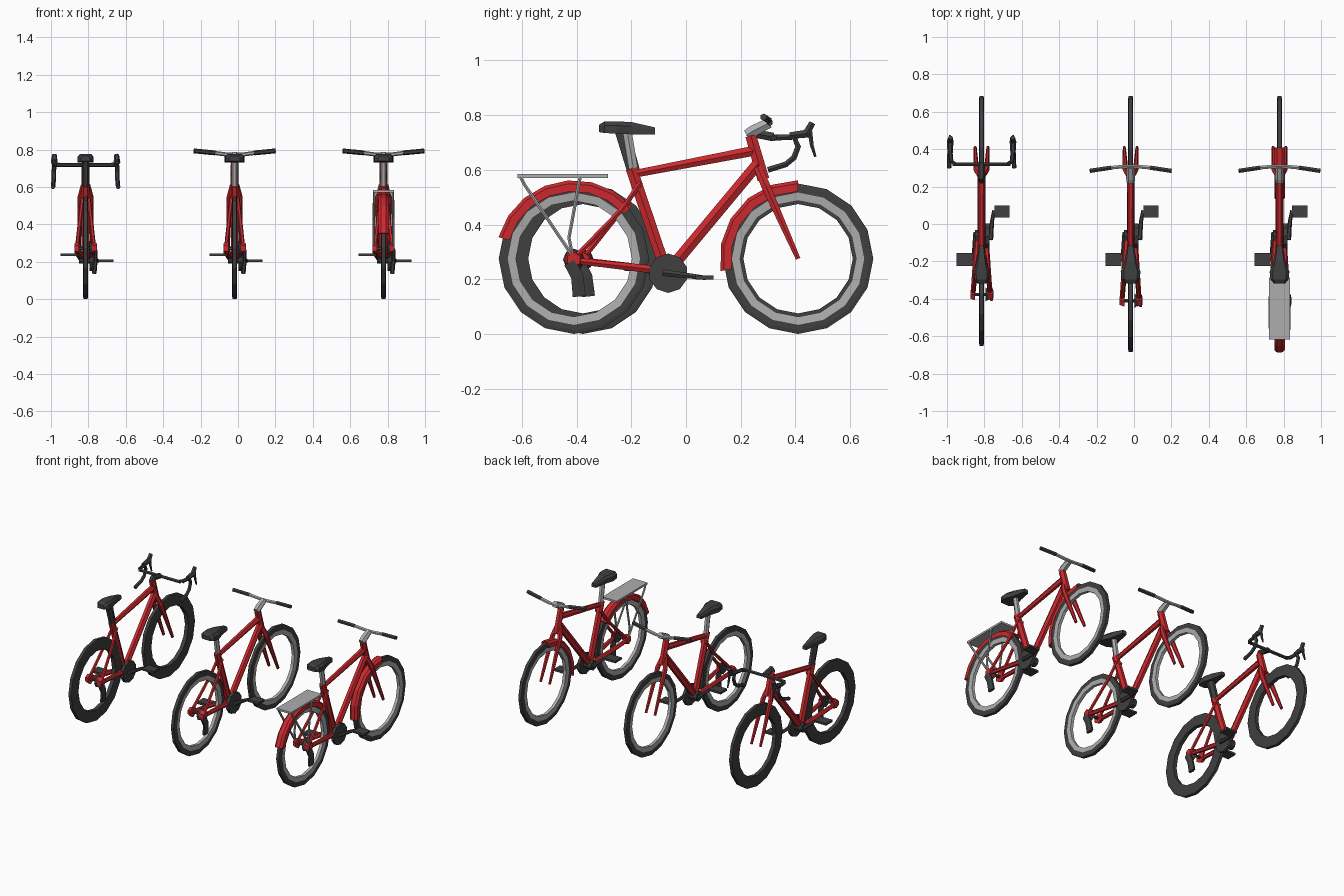
import bpy, bmesh, math
from mathutils import Vector

if "Cube" in bpy.data.objects:
    bpy.data.objects.remove(bpy.data.objects["Cube"])


def material(name, col):
    m = bpy.data.materials.new(name)
    m.diffuse_color = (*col, 1)
    m.use_nodes = True
    m.node_tree.nodes["Principled BSDF"].inputs["Base Color"].default_value = m.diffuse_color
    return m


RED = material("red paint", (0.6, 0.022, 0.027))
DARK = material("dark rubber", (0.05, 0.05, 0.05))
GREY = material("light metal", (0.42, 0.42, 0.42))
CX = 0.0  # x of the bike being built


def finish(name, bm, mat):
    bmesh.ops.recalc_face_normals(bm, faces=bm.faces)
    me = bpy.data.meshes.new(name)
    bm.to_mesh(me)
    bm.free()
    me.materials.append(mat)
    ob = bpy.data.objects.new(name, me)
    ob.location.x = CX
    bpy.context.collection.objects.link(ob)
    return ob


def skin(name, rings, mat, closed=False):
    """Join equal rings of points into a surface, capped unless closed."""
    bm = bmesh.new()
    vs = [[bm.verts.new(p) for p in r] for r in rings]
    k = len(vs[0])
    for i in range(len(vs) if closed else len(vs) - 1):
        a, b = vs[i], vs[(i + 1) % len(vs)]
        for j in range(k):
            bm.faces.new((a[j], a[(j + 1) % k], b[(j + 1) % k], b[j]))
    if not closed:
        bm.faces.new(vs[0])
        bm.faces.new(vs[-1])
    return finish(name, bm, mat)


def tube(name, pts, rad, mat, sides=6, flat=1.0):
    """Tube through points; flat squeezes it in its sideways direction."""
    pts = [Vector(p) for p in pts]
    if not isinstance(rad, (list, tuple)):
        rad = [rad] * len(pts)
    rings = []
    for i, p in enumerate(pts):
        t = (pts[min(i + 1, len(pts) - 1)] - pts[max(i - 1, 0)]).normalized()
        u = Vector((1, 0, 0)) if abs(t.x) < 0.8 else Vector((0, 0, 1))
        u = (u - t * u.dot(t)).normalized()
        v = t.cross(u)
        rings.append([p + rad[i] * (flat * u * math.cos(a) + v * math.sin(a))
                      for a in (2 * math.pi * k / sides for k in range(sides))])
    return skin(name, rings, mat)


def box(name, x, y, z, mat):
    return skin(name, [[(a, y[0], z[0]), (a, y[1], z[0]), (a, y[1], z[1]), (a, y[0], z[1])]
                       for a in x], mat)


def arc(name, y, z, profile, mat, start=0, end=360, n=16):
    """Sweep a (radius, x) profile round the x axis."""
    full = end - start >= 360
    rings = []
    for i in range(n if full else n + 1):
        a = math.radians(start + (end - start) * i / n)
        rings.append([(x, y + r * math.cos(a), z + r * math.sin(a)) for r, x in profile])
    return skin(name, rings, mat, full)


def wheel(name, y, deep):
    z, w = 0.275, 0.013
    ri = 0.2 if deep else 0.242
    arc(name + "_tyre", y, z, [(0.275, -w * .8), (0.262, -w), (ri, -w), (ri, w), (0.262, w), (0.275, w * .8)], DARK)
    if not deep:
        arc(name + "_rim", y, z, [(0.242, -w), (0.212, -w * .8), (0.212, w * .8), (0.242, w)], GREY)


def bike(x, racer=False, touring=False):
    global CX
    CX = x
    ry = -0.377 if racer else -0.41
    wheel("rear_wheel", ry, racer)
    wheel("front_wheel", 0.41, racer)

    # frame
    tube("head_tube", [(0, .237, .725), (0, .283, .565)], [.023, .025], RED, flat=.9)
    tube("top_tube", [(0, .25, .67), (0, -.19, .585)], [.021, .016], RED, flat=.9)
    tube("down_tube", [(0, .265, .625), (0, -.06, .235)], .024, RED, flat=.85)
    tube("seat_tube", [(0, -.2, .605), (0, -.075, .235)], .024, RED, flat=.85)
    for s in (-1, 1):
        tube("fork_blade", [(s * .012, .262, .61), (s * .028, .29, .545), (s * .034, .41, .275)], [.017, .019, .010], RED, flat=.8)
        tube("chain_stay", [(s * .046, ry, .268), (s * .022, -.09, .232)], [.013, .017], RED)
        tube("seat_stay", [(s * .046, ry, .275), (s * .026, -.23, .46), (s * .015, -.165, .555)], .0105, RED)
        tube("dropout", [(s * .034, ry, .272), (s * .06, ry, .272)], [.036, .026], RED)
    tube("rear_axle", [(-.05, ry, .272), (.05, ry, .272)], .01, DARK)

    # saddle and post
    secs = [(-.318, .03, .765, .738), (-.298, .048, .777, .735), (-.255, .053, .777, .732),
            (-.2, .033, .775, .73), (-.113, .017, .755, .73)]
    k = .8 if racer else 1
    skin("saddle", [[(-w * k, y, b), (w * k, y, b), (w * k, y, (b + t * 2) / 3), (w * k * .7, y, t),
                     (-w * k * .7, y, t), (-w * k, y, (b + t * 2) / 3)] for y, w, t, b in secs], DARK)
    if racer:
        tube("seat_post", [(0, -.235, .745), (0, -.19, .59)], [.03, .027], DARK, flat=.65)
    else:
        tube("seat_post", [(0, -.216, .745), (0, -.19, .59)], .019, GREY, flat=.9)

    # crankset and pedals
    cy, cz = -.065, .222
    tube("bottom_bracket", [(-.035, cy, cz), (.03, cy, cz)], .032, DARK, 8)
    tube("chainring", [(.022, cy, cz), (.042, cy, cz)], .072, DARK, 10)
    tube("right_crank", [(.048, cy - .02, cz + .002), (.056, .015, .212), (.066, .072, .205)], [.014, .011, .009], DARK)
    tube("left_crank", [(-.03, cy + .02, cz), (-.04, -.145, .232), (-.046, -.2, .238)], [.014, .011, .009], DARK)
    box("right_pedal", (.068, .15), (.035, .1), (.199, .213), DARK)
    box("left_pedal", (-.135, -.048), (-.225, -.155), (.23, .244), DARK)

    # gear sprockets and shifter arm
    tube("sprockets", [(.02, ry, .272), (.036, ry, .272)], [.04, .026], DARK, 8)
    tube("rear_gear_arm", [(.053, ry - .015, .262), (.053, ry + .012, .21), (.046, ry + .02, .138)],
         [.026, .026, .028], DARK, flat=.45)

    # bars
    if racer:
        tube("stem", [(0, .235, .72), (0, .24, .735), (0, .32, .72)], .018, DARK)
        tube("handlebar", [(-.155, .32, .718), (.155, .32, .718)], .011, DARK)
        for s in (-1, 1):
            tube("drop_bar", [(s * .14, .32, .718), (s * .162, .335, .718), (s * .168, .395, .72), (s * .169, .41, .685),
                              (s * .17, .395, .645), (s * .172, .365, .62), (s * .174, .3, .6)], .012, DARK)
            tube("brake_hood", [(s * .168, .38, .725), (s * .168, .44, .732), (s * .166, .462, .772)], [.014, .018, .013], DARK)
            tube("brake_lever", [(s * .168, .452, .75), (s * .169, .46, .69), (s * .169, .473, .648)], [.01, .008, .005], DARK)
    else:
        tube("stem", [(0, .222, .728), (0, .245, .742), (0, .305, .772)], [.021, .024, .021], GREY)
        for s in (-1, 1):
            tube("handlebar", [(0, .307, .772), (s * .04, .307, .773), (s * .115, .3, .783)], .011, GREY)
            tube("grip", [(s * .105, .301, .782), (s * .218, .284, .793)], .013, DARK)

    if touring:
        # mudguards
        prof = [(.246, -.028), (.275, -.028), (.287, -.014), (.287, .014), (.275, .028), (.246, .028), (.278, .012), (.278, -.012)]
        arc("rear_mudguard", ry, .275, prof, RED, 42, 164, 7)
        arc("front_mudguard", .41, .275, prof, RED, 90, 189, 5)
        # luggage rack
        box("rack_plate", (-.055, .055), (-.617, -.285), (.571, .584), GREY)
        for s in (-1, 1):
            tube("rack_back_leg", [(s * .05, -.605, .575), (s * .05, -.59, .545), (s * .053, -.415, .285)], .007, GREY)
            tube("rack_front_leg", [(s * .05, -.387, .575), (s * .052, -.428, .352), (s * .053, -.415, .285)], .007, GREY)


bike(-.815, racer=True)
bike(-.018)
bike(.778, touring=True)
